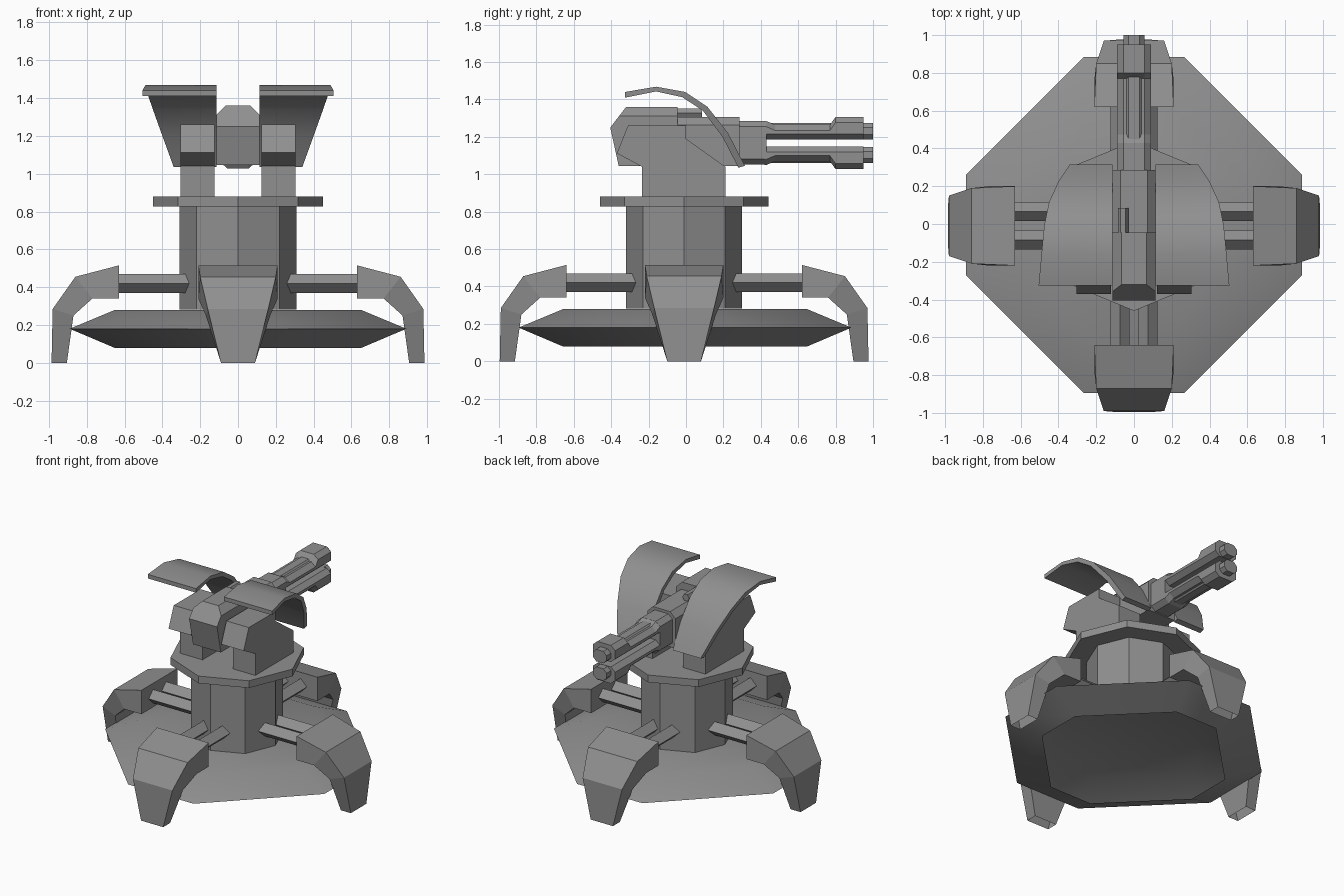
import bpy, bmesh
from math import pi, cos, sin
from mathutils import Matrix, Vector

if "Cube" in bpy.data.objects:
    bpy.data.objects.remove(bpy.data.objects["Cube"], do_unlink=True)

GREY = (0.28, 0.28, 0.28, 1)
metal = bpy.data.materials.new("grey_metal")
metal.use_nodes = True
metal.diffuse_color = GREY
metal.node_tree.nodes["Principled BSDF"].inputs["Base Color"].default_value = GREY

BODY_Y = -0.01   # centre of the stand
GUN_Z = 1.167    # mirror height of the twin barrels


def finish(name, bm, smooth=None):
    """Turn a bmesh into an object with the metal material."""
    bmesh.ops.recalc_face_normals(bm, faces=bm.faces)
    mesh = bpy.data.meshes.new(name)
    bm.to_mesh(mesh)
    bm.free()
    mesh.materials.append(metal)
    obj = bpy.data.objects.new(name, mesh)
    bpy.context.collection.objects.link(obj)
    if smooth:
        bpy.ops.object.select_all(action='DESELECT')
        obj.select_set(True)
        bpy.context.view_layer.objects.active = obj
        bpy.ops.object.shade_smooth_by_angle(angle=smooth)
    return obj


def loft(rings, matrix=Matrix(), open_end=False):
    """Skin a list of equal point rings; the last end may stay open."""
    bm = bmesh.new()
    rows = [[bm.verts.new(matrix @ Vector(p)) for p in ring] for ring in rings]
    n = len(rows[0])
    for a, b in zip(rows, rows[1:]):
        for i in range(n):
            j = (i + 1) % n
            bm.faces.new((a[i], a[j], b[j], b[i]))
    bm.faces.new(rows[0])
    if not open_end:
        bm.faces.new(rows[-1])
    return bm


def side_profile(points, x0, x1):
    """Extrude a (y, z) outline sideways."""
    return loft([[(x, y, z) for y, z in points] for x in (x0, x1)])


def bevelled_body(name, points, half, top, size):
    """Side outline with its two long top edges bevelled."""
    bm = side_profile(points, -half, half)
    edges = [e for e in bm.edges if all(v.co.z > top - 0.01 for v in e.verts)
             and abs(e.verts[0].co.x - e.verts[1].co.x) < 0.01]
    bmesh.ops.bevel(bm, geom=edges, offset=size, segments=1, affect='EDGES')
    finish(name, bm)


def regular(n, r, z):
    return [(r * cos(2 * pi * i / n), BODY_Y + r * sin(2 * pi * i / n), z)
            for i in range(n)]


def cut_square(reach, half, z):
    """Diamond outline with flat tips on the axes."""
    pts = []
    for k in range(4):
        rot = Matrix.Rotation(k * pi / 2, 3, 'Z')
        for v in (-half, half):
            p = rot @ Vector((reach, v, 0))
            pts.append((p.x, p.y + BODY_Y / 2, z))
    return pts


def chamfered(y, w, lo, hi, cx, cz):
    """Eight-sided section across the gun axis."""
    right = [(w - cx, lo), (w, lo + cz), (w, hi - cz), (w - cx, hi)]
    pts = right + [(-x, z) for x, z in reversed(right)]
    return [(x, y, z) for x, z in pts]


# Stand: base shell (open underneath), column and turntable
finish("base", loft([cut_square(0.65, 0.17, 0.28), cut_square(0.89, 0.265, 0.18),
                     cut_square(0.65, 0.17, 0.078)], open_end=True), 0.45)
finish("column", loft([regular(8, 0.31, z) for z in (0.281, 0.84)]))
finish("turntable", loft([regular(8, 0.45, z) for z in (0.827, 0.88)]))

# Legs (open at the foot) with paired struts, repeated around the stand
LEG = [  # outer reach, height, half width, then inner reach, height, half width
    (0.63, 0.515, 0.21, 0.63, 0.34, 0.21),
    (0.86, 0.455, 0.20, 0.77, 0.34, 0.21),
    (0.98, 0.285, 0.16, 0.87, 0.25, 0.17),
    (0.986, 0, 0.09, 0.905, 0, 0.09),
]
leg_rings = [[(a, -w, z), (a, w, z), (b, v, y), (b, -v, y)] for a, z, w, b, y, v in LEG]
for k, side in enumerate(("left", "back", "right", "front")):
    place = Matrix.Translation((0, BODY_Y, 0)) @ Matrix.Rotation(k * pi / 2, 4, 'Z')
    finish(side + "_leg", loft(leg_rings, place, open_end=True))
    for s in (-1, 1):
        c, r, h = s * 0.075, 0.05, 0.42
        diamond = [(c - r, h), (c, h + r), (c + r, h), (c, h - r)]
        strut = [[(x, y, z) for y, z in diamond] for x in (0.2, 0.66)]
        finish(side + "_leg_strut", loft(strut, place))

# Turret cheeks on either side of the gun
CHEEK = [(-0.235, 0.88), (-0.235, 1.04), (-0.37, 1.112), (-0.31, 1.26),
         (0, 1.26), (0, 1.19), (0.21, 1.04), (0.21, 0.88)]
for s, side in ((1, "left"), (-1, "right")):
    finish(side + "_cheek", side_profile(CHEEK, s * 0.123, s * 0.305))

# Curved shields, narrowing toward the muzzle end
SHIELD = [  # outer surface y, z, inner surface y, z, outer half width
    (-0.325, 1.44, -0.325, 1.41, 0.505),
    (-0.16, 1.468, -0.16, 1.443, 0.49),
    (-0.005, 1.44, -0.02, 1.412, 0.475),
    (0.115, 1.36, 0.09, 1.34, 0.45),
    (0.225, 1.22, 0.195, 1.20, 0.40),
    (0.315, 1.045, 0.28, 1.035, 0.34),
]
for s, side in ((1, "left"), (-1, "right")):
    rings = [[(s * 0.113, y, z), (s * w, y, z), (s * w, v, u), (s * 0.113, v, u)]
             for y, z, v, u, w in SHIELD]
    finish(side + "_shield", loft(rings), 0.6)

# Gun housing, receiver and barrel block
bevelled_body("gun_housing", [(-0.36, 1.045), (-0.405, 1.25), (-0.32, 1.36),
                              (-0.045, 1.36), (-0.045, 1.045)], 0.113, 1.36, 0.048)
bevelled_body("gun_receiver", [(-0.05, 1.045), (-0.05, 1.305),
                               (0.285, 1.305), (0.285, 1.045)], 0.113, 1.305, 0.042)
finish("barrel_block", loft([chamfered(y, 0.09, 1.052, 1.285, 0.035, 0.03)
                             for y in (0.28, 0.43)]))

# Sight tube on the receiver
finish("sight_tube", loft([[(-0.058 + 0.028 * cos(i * pi / 3), y, 1.328 + 0.028 * sin(i * pi / 3))
                            for i in range(6)] for y in (-0.06, 0.085)]))

# Twin barrels: a shroud with a flared muzzle around an inner tube
SHROUD = [(0.42, 0.117), (0.43, 0.117), (0.475, 0.098),
          (0.77, 0.098), (0.80, 0.14), (0.95, 0.14)]
for s, level in ((1, "upper"), (-1, "lower")):
    def span(near, far):
        return sorted((GUN_Z + s * near, GUN_Z + s * far))
    finish(level + "_shroud", loft([chamfered(y, 0.09, *span(0.018, d), 0.035, 0.03)
                                    for y, d in SHROUD]))
    finish(level + "_barrel", loft([chamfered(y, 0.055, *span(0.02, 0.108), 0.026, 0.026)
                                    for y in (0.42, 1.0)]))
